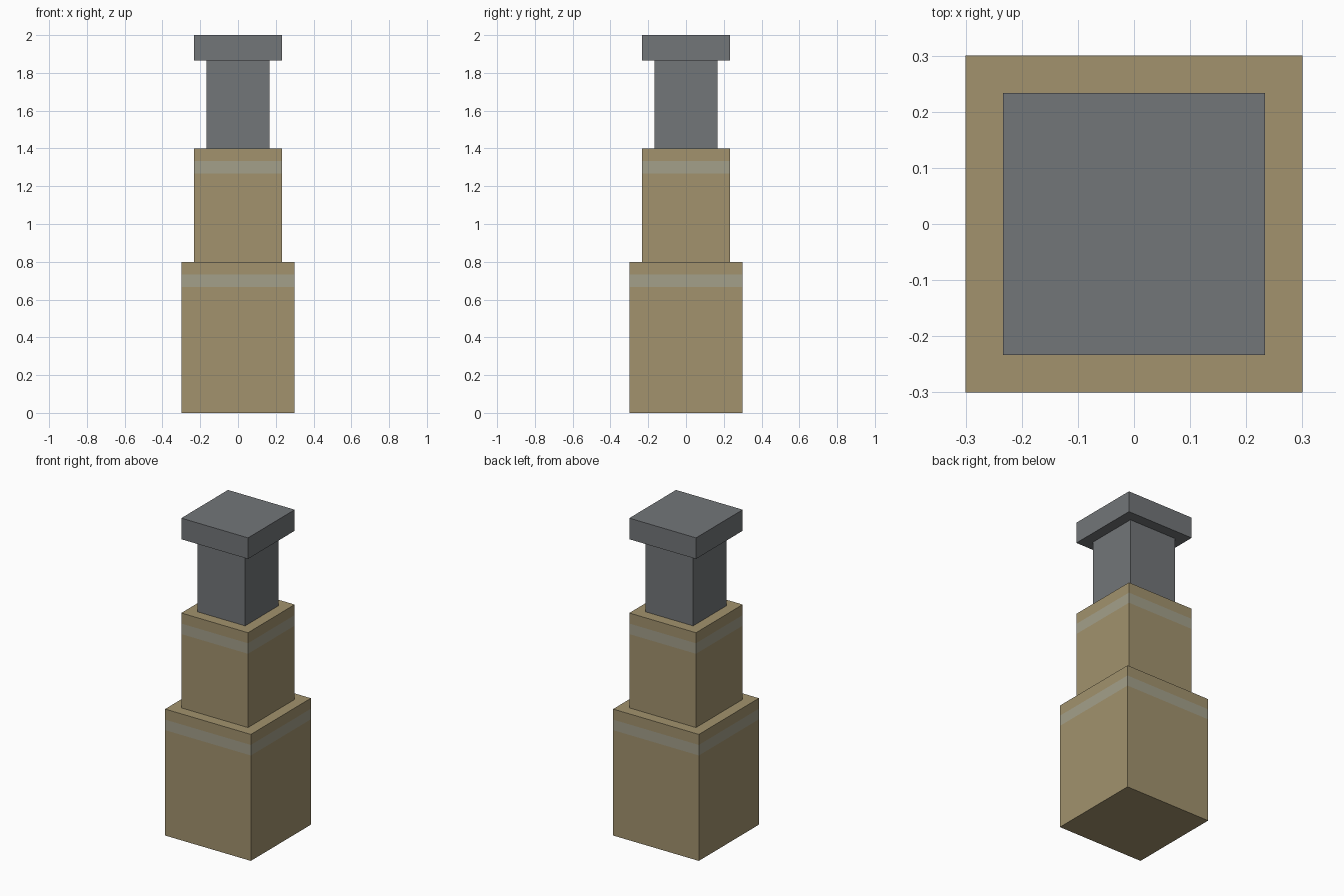
import bpy, bmesh

if "Cube" in bpy.data.objects:
    bpy.data.objects.remove(bpy.data.objects["Cube"])


def material(name, rgb):
    m = bpy.data.materials.new(name)
    m.diffuse_color = (*rgb, 1.0)
    m.use_nodes = True
    m.node_tree.nodes["Principled BSDF"].inputs["Base Color"].default_value = m.diffuse_color
    return m


TAN = material("tan", (0.36, 0.29, 0.155))
BAND = material("pale_band", (0.37, 0.35, 0.255))
STEEL = material("dark_grey", (0.17, 0.18, 0.19))


def square_block(name, half, levels, mats, band=None):
    """Square column lofted through z levels; side segment `band` gets the second material."""
    bm = bmesh.new()
    corners = ((-1, -1), (1, -1), (1, 1), (-1, 1))
    rings = [[bm.verts.new((x * half, y * half, z)) for x, y in corners] for z in levels]
    bm.faces.new(rings[0][::-1])
    bm.faces.new(rings[-1])
    for seg, (low, high) in enumerate(zip(rings, rings[1:])):
        for i in range(4):
            j = (i + 1) % 4
            face = bm.faces.new((low[i], low[j], high[j], high[i]))
            face.material_index = 1 if seg == band else 0
    mesh = bpy.data.meshes.new(name)
    bm.to_mesh(mesh)
    bm.free()
    for m in mats:
        mesh.materials.append(m)
    obj = bpy.data.objects.new(name, mesh)
    bpy.context.collection.objects.link(obj)
    return obj


u = 1 / 15  # grid module of the model

# Banded sleeves, the bands flush with the sides
square_block("lower_sleeve", 4.5 * u, [0, 10 * u, 11 * u, 12 * u], (TAN, BAND), band=1)
square_block("upper_sleeve", 3.5 * u, [12 * u, 19 * u, 20 * u, 21 * u], (TAN, BAND), band=1)

# Metal rod and its top plate
square_block("rod", 2.5 * u, [21 * u, 28 * u], (STEEL,))
square_block("top_plate", 3.5 * u, [28 * u, 30 * u], (STEEL,))
